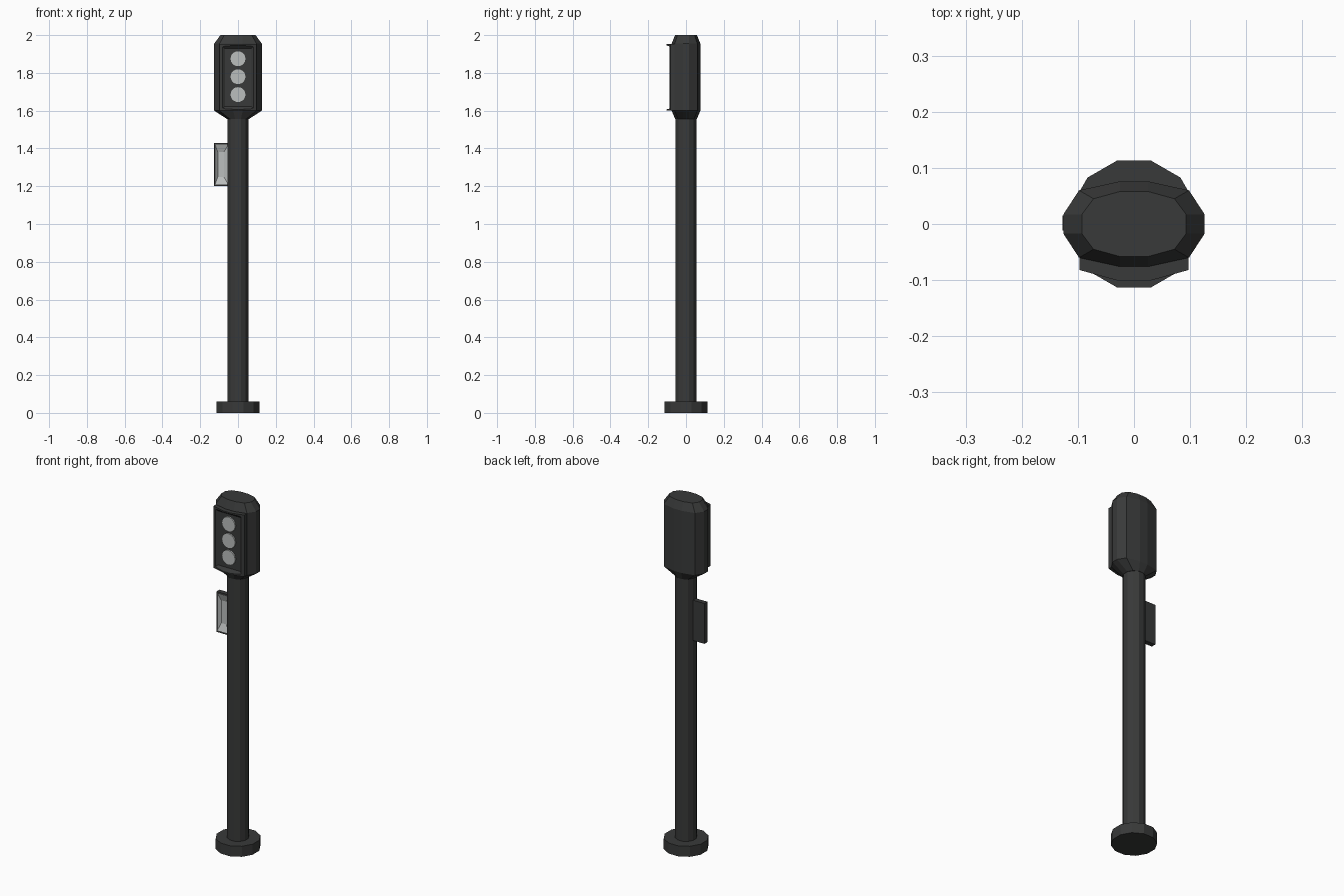
import bpy, bmesh, math

if "Cube" in bpy.data.objects:
    bpy.data.objects.remove(bpy.data.objects["Cube"])


def material(name, v):
    m = bpy.data.materials.new(name)
    m.diffuse_color = (v, v * 1.04, v * 1.03, 1)
    m.use_nodes = True
    m.node_tree.nodes["Principled BSDF"].inputs["Base Color"].default_value = m.diffuse_color
    return m


DARK = material("dark_metal", 0.04)
LENS = material("pale_lens", 0.5)


def loft(name, rings, mat, cap_start=True, cap_end=True):
    """Skin a list of equal-length rings of points."""
    bm = bmesh.new()
    loops = [[bm.verts.new(p) for p in r] for r in rings]
    n = len(rings[0])
    for a, b in zip(loops, loops[1:]):
        for i in range(n):
            j = (i + 1) % n
            bm.faces.new((a[i], a[j], b[j], b[i]))
    if cap_start:
        bm.faces.new(loops[0][::-1])
    if cap_end:
        bm.faces.new(loops[-1])
    bmesh.ops.recalc_face_normals(bm, faces=bm.faces)
    me = bpy.data.meshes.new(name)
    bm.to_mesh(me)
    bm.free()
    me.materials.append(mat)
    ob = bpy.data.objects.new(name, me)
    bpy.context.collection.objects.link(ob)
    return ob


def circle(r, z):
    """Regular 12-sided horizontal ring."""
    return [(r * math.cos(math.radians(15 + 30 * i)),
             r * math.sin(math.radians(15 + 30 * i)), z) for i in range(12)]


def oval(q, z):
    """12-sided ring mirrored from the three points of one quadrant."""
    half = q + [(-x, y) for x, y in reversed(q)]
    return [(x, y, z) for x, y in half + [(-x, -y) for x, y in half]]


def rect(x0, x1, z0, z1, y):
    return [(x0, y, z0), (x1, y, z0), (x1, y, z1), (x0, y, z1)]


# Base and pole
loft("base", [circle(0.117, 0), circle(0.117, 0.06)], DARK)
loft("pole", [circle(0.057, 0.06), circle(0.057, 1.56)], DARK)

# Signal head: flared bottom, straight oval body, bevelled top
body = [(0.126, 0.017), (0.098, 0.06), (0.025, 0.076)]
crown = [(0.093, 0.017), (0.072, 0.045), (0.025, 0.058)]
loft("signal_head", [circle(0.059, 1.555), oval(body, 1.6),
                     oval(body, 1.955), oval(crown, 2.0)], DARK)

# Lamp surround: bowed prism with a tapered recess
plan = [(-0.097, -0.055), (-0.097, -0.082), (-0.025, -0.102),
        (0.025, -0.102), (0.097, -0.082), (0.097, -0.055)]
frame = loft("lamp_surround", [[(x, y, z) for x, y in plan] for z in (1.6, 1.952)], DARK)
cutter = loft("recess_cutter", [rect(-0.092, 0.092, 1.603, 1.949, -0.12),
                                rect(-0.086, 0.086, 1.61, 1.942, -0.09),
                                rect(-0.07, 0.07, 1.622, 1.93, -0.079)], DARK)
cutter.hide_render = True
mod = frame.modifiers.new("recess", 'BOOLEAN')
mod.object = cutter
mod.operation = 'DIFFERENCE'
mod.solver = 'EXACT'
bpy.context.view_layer.objects.active = frame
bpy.ops.object.modifier_apply(modifier=mod.name)
bpy.data.objects.remove(cutter)

# Three round lamps
for i, z in enumerate((1.685, 1.78, 1.875)):
    rings = [[(0.042 * math.cos(math.tau * k / 20), y,
               z + 0.042 * math.sin(math.tau * k / 20)) for k in range(20)]
             for y in (-0.078, -0.087)]
    loft(f"lamp_{i + 1}", rings, LENS)

# Side box with a recessed pale panel
rim = rect(-0.121, -0.052, 1.21, 1.42, -0.012)
loft("side_box", [rect(-0.127, -0.045, 1.2, 1.43, 0.015),
                  rect(-0.127, -0.045, 1.2, 1.43, -0.012), rim,
                  rect(-0.107, -0.075, 1.25, 1.38, 0.003)], DARK)
loft("side_panel", [[(x, y - 0.001, z) for x, y, z in rim],
                    rect(-0.107, -0.075, 1.25, 1.38, 0.002)], LENS, cap_start=False)
